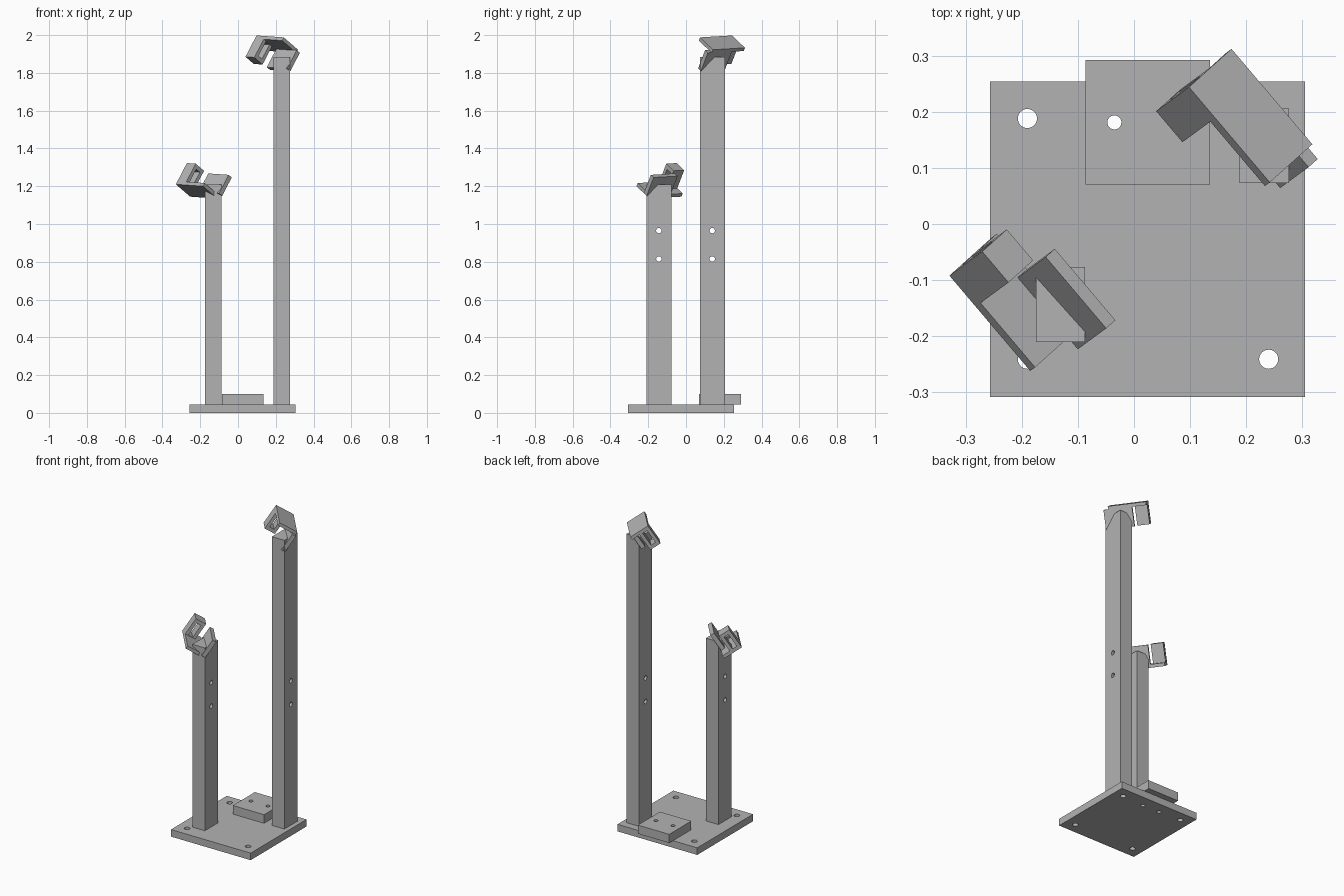
import bpy
import math
from mathutils import Matrix, Vector

cube = bpy.data.objects.get("Cube")
if cube:
    bpy.data.objects.remove(cube, do_unlink=True)

GREY = (0.45, 0.45, 0.45, 1.0)
grey = bpy.data.materials.new("plain grey")
grey.use_nodes = True
grey.diffuse_color = GREY
grey.node_tree.nodes["Principled BSDF"].inputs["Base Color"].default_value = GREY


def box(name, low, high, frame=Matrix.Identity(4)):
    """Box between two corners of a local frame."""
    low, high = Vector(low), Vector(high)
    bpy.ops.mesh.primitive_cube_add(size=1)
    obj = bpy.context.object
    obj.name = name
    place = Matrix.Translation((low + high) / 2) @ Matrix.Diagonal((*(high - low), 1))
    obj.data.transform(frame @ place)
    if frame.determinant() < 0:
        obj.data.flip_normals()
    obj.data.materials.append(grey)
    return obj


def cut(target, cutter):
    """Subtract the cutter, then discard it."""
    mod = target.modifiers.new("cut", "BOOLEAN")
    mod.operation = "DIFFERENCE"
    mod.solver = "EXACT"
    mod.object = cutter
    bpy.context.view_layer.objects.active = target
    bpy.ops.object.modifier_apply(modifier=mod.name)
    bpy.data.objects.remove(cutter, do_unlink=True)


def drill(target, centre, radius, rotation=(0, 0, 0)):
    bpy.ops.mesh.primitive_cylinder_add(vertices=32, radius=radius, depth=0.5,
                                        location=centre, rotation=rotation)
    cut(target, bpy.context.object)


# Base plate and the raised mounting block at the back
base = box("base_plate", (-0.257, -0.308, 0), (0.305, 0.254, 0.045))
block = box("mounting_block", (-0.086, 0.07, 0.045), (0.135, 0.292, 0.1))
for x in (-0.19, 0.24):
    for y in (-0.241, 0.188):
        drill(base, (x, y, 0), 0.017)
for x in (-0.035, 0.085):
    for part in (base, block):
        drill(part, (x, 0.181, 0), 0.0125)

# Posts with cross holes
posts = {"short_post": ((-0.175, -0.21), 1.21), "tall_post": ((0.188, 0.073), 1.885)}
for name, ((x, y), top) in posts.items():
    post = box(name, (x, y, 0.045), (x + 0.088, y + 0.133, top))
    for z in (0.815, 0.965):
        drill(post, (x + 0.044, y + 0.066, z), 0.014, (0, math.pi / 2, 0))

# Tilted axes shared by both brackets: along, across and away from the plate
along = Vector((0.646, -0.762, -0.045)).normalized()
across = Vector((0.625, 0.565, -0.54))
across = (across - along * across.dot(along)).normalized()
normal = along.cross(across)
if normal.z < 0:
    normal = -normal


def bracket(name, corner, side):
    frame = Matrix((along, across, normal * side)).transposed().to_4x4()
    frame.translation = Vector(corner)
    box(name + "_plate", (0, 0, 0), (0.223, 0.121, 0.02), frame)
    flange = box(name + "_slotted_flange", (0, 0, 0), (0.0725, 0.07, 0.134), frame)
    cut(flange, box("slot_cutter", (-0.1, 0.02, 0.022), (0.2, 0.05, 0.112), frame))
    box(name + "_lip", (0.083, 0.095, 0.018), (0.25, 0.121, 0.134), frame)


bracket("lower_bracket", (-0.329, -0.092, 1.21), 1)
bracket("upper_bracket", (0.098, 0.244, 1.998), -1)
